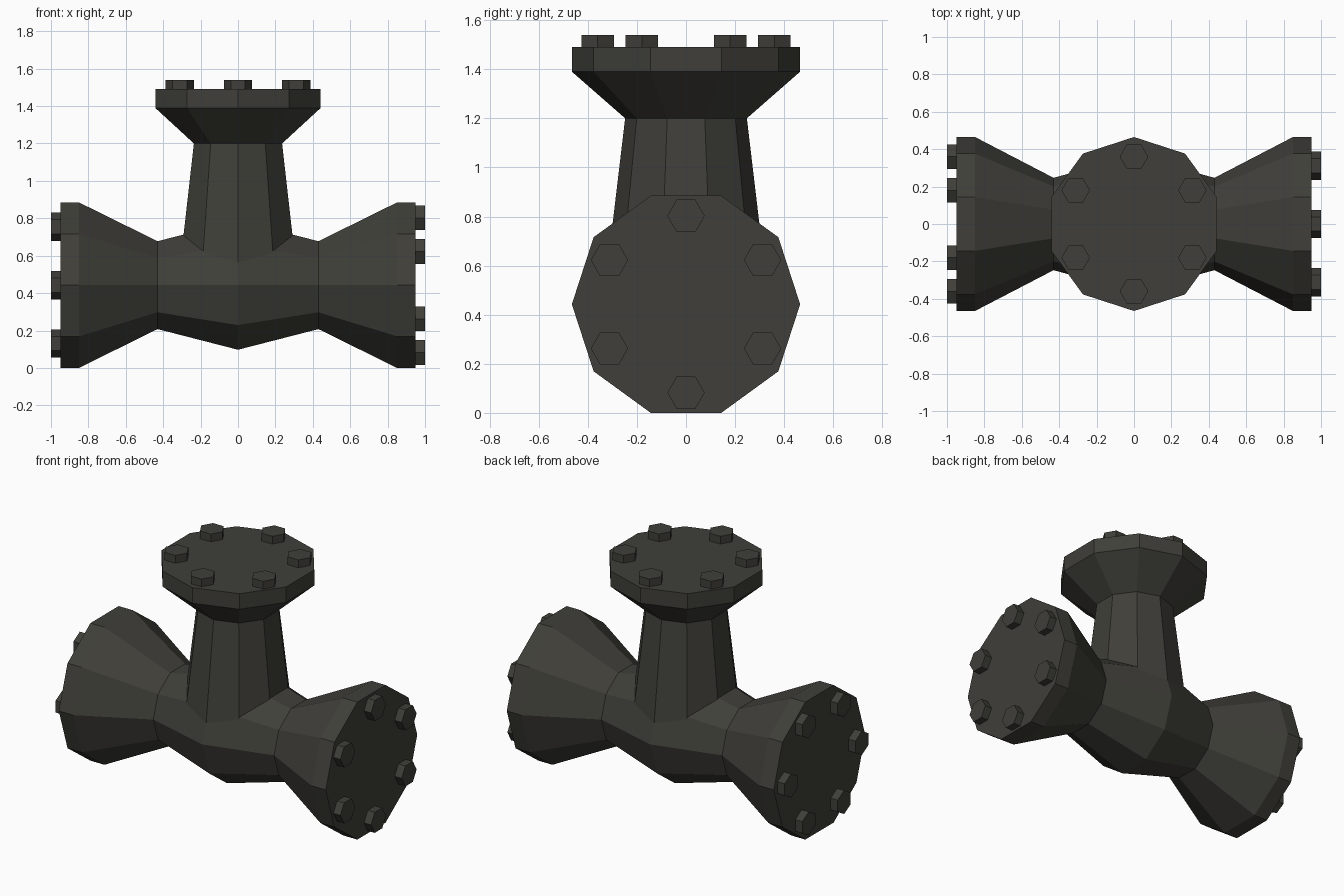
import bpy, bmesh, math
from mathutils import Matrix, Vector

if "Cube" in bpy.data.objects:
    bpy.data.objects.remove(bpy.data.objects["Cube"])

iron = bpy.data.materials.new("dark_iron")
iron.diffuse_color = (0.05, 0.049, 0.041, 1)
iron.use_nodes = True
iron.node_tree.nodes["Principled BSDF"].inputs["Base Color"].default_value = iron.diffuse_color

CZ = 0.4425          # height of the horizontal pipe axis
TAU = 2 * math.pi


def lathe(name, profile, sides, matrix, start=0.0):
    """Closed faceted solid from (radius, height) rings around local z."""
    bm = bmesh.new()
    rings = []
    for r, h in profile:
        rings.append([bm.verts.new((r * math.cos(start + TAU * i / sides),
                                    r * math.sin(start + TAU * i / sides), h))
                      for i in range(sides)])
    for a, b in zip(rings, rings[1:]):
        for i in range(sides):
            j = (i + 1) % sides
            bm.faces.new((a[i], a[j], b[j], b[i]))
    bm.faces.new(rings[0][::-1])
    bm.faces.new(rings[-1])
    bm.transform(matrix)
    bmesh.ops.recalc_face_normals(bm, faces=bm.faces)
    mesh = bpy.data.meshes.new(name)
    bm.to_mesh(mesh)
    bm.free()
    mesh.materials.append(iron)
    obj = bpy.data.objects.new(name, mesh)
    bpy.context.collection.objects.link(obj)
    return obj


def bolts(name, matrix, start):
    """Six hex bolt heads around a flange face at local z = 0."""
    for k in range(6):
        a = start + TAU * k / 6
        pos = Matrix.Translation((0.36 * math.cos(a), 0.36 * math.sin(a), 0))
        # hex corners point sideways to the first bolt direction
        lathe(f"{name}_{k + 1}", [(0.076, -0.02), (0.076, 0.05)], 6,
              matrix @ pos, start + math.pi / 6)


# local z -> world x, local y -> world y
to_x = Matrix.Translation((0, 0, CZ)) @ Matrix.Rotation(math.pi / 2, 4, 'Y')

# Horizontal pipe with flared flanges at both ends
half = [(0.247, 0.43), (0.465, 0.85), (0.465, 0.95)]
profile = [(r, -h) for r, h in reversed(half)] + [(0.363, 0)] + half
lathe("main_pipe", profile, 10, to_x, math.pi / 2)

# Vertical branch, sunk into the main pipe
lathe("branch_pipe", [(0.338, CZ), (0.248, 1.2), (0.465, 1.39), (0.465, 1.49)],
      10, Matrix.Identity(4), math.pi / 2)

# Bolt heads on the three flanges
bolts("top_bolt", Matrix.Translation((0, 0, 1.49)), math.pi / 2)
bolts("right_bolt", to_x @ Matrix.Translation((0, 0, 0.95)), 0)
flip = Matrix.Rotation(math.pi, 4, 'Y')
bolts("left_bolt", to_x @ Matrix.Translation((0, 0, -0.95)) @ flip, math.pi / 2)
